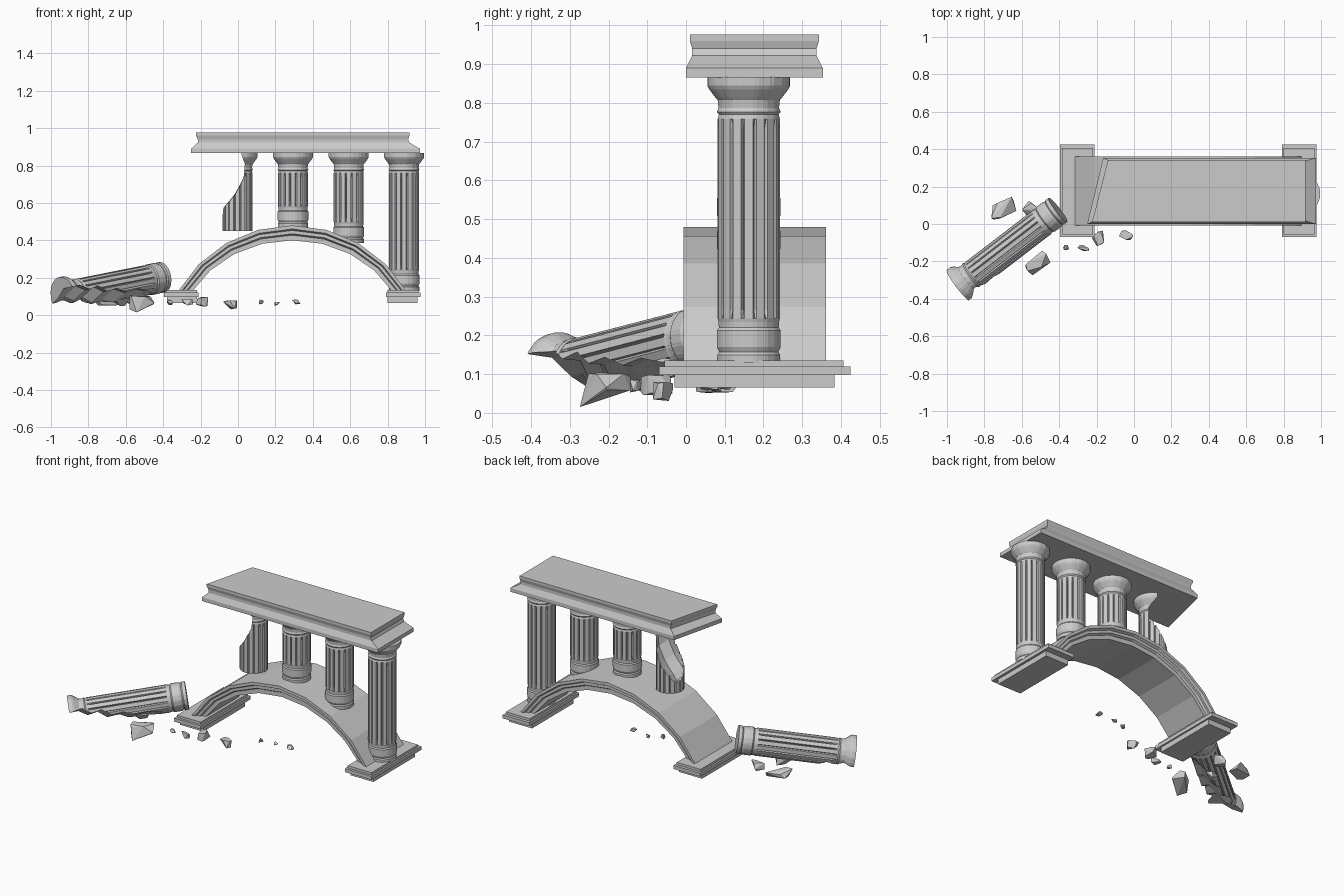
import bpy, bmesh, math, random
from mathutils import Vector, Matrix

if "Cube" in bpy.data.objects:
    bpy.data.objects.remove(bpy.data.objects["Cube"])

random.seed(4)
FLUTES = 16
CX, CY = 0.29, 0.177          # arch centre
COL_Y = 0.162                 # colonnade line


def finish(name, bm):
    bmesh.ops.recalc_face_normals(bm, faces=bm.faces)
    me = bpy.data.meshes.new(name)
    bm.to_mesh(me)
    bm.free()
    ob = bpy.data.objects.new(name, me)
    bpy.context.collection.objects.link(ob)
    return ob


def loft(name, rings):
    """Skin a list of equal-length point rings and cap both ends."""
    bm = bmesh.new()
    rows = [[bm.verts.new(p) for p in r] for r in rings]
    n = len(rows[0])
    for a, b in zip(rows, rows[1:]):
        for i in range(n):
            j = (i + 1) % n
            bm.faces.new((a[i], a[j], b[j], b[i]))
    bm.faces.new(rows[0])
    bm.faces.new(rows[-1])
    return finish(name, bm)


def column_ring(z, r, depth=0.0):
    """Round ring; each flute has two ridge points and one valley point."""
    pts = []
    step = math.tau / FLUTES
    for i in range(FLUTES):
        for off, rad in ((-0.36, r), (0.36, r), (0.5, r * 0.995 - depth)):
            a = (i + off) * step
            pts.append((rad * math.cos(a), rad * math.sin(a), z))
    return pts


def column(name, zb, zt, base=True):
    rings = []
    if base:
        for dz, r in ((0, .082), (.02, .082), (.027, .077), (.04, .083),
                      (.083, .083), (.09, .078), (.105, .079), (.113, .081)):
            rings.append(column_ring(zb + dz, r))
        rings.append(column_ring(zb + .135, .081, .012))
    else:
        rings.append(column_ring(zb, .081, .012))
    rings.append(column_ring(zt - .13, .081, .012))
    for dz, r in ((.108, .081), (.097, .078), (.09, .083), (.08, .079),
                  (.06, .081), (.053, .087), (.032, .103), (.022, .108), (0, .108)):
        rings.append(column_ring(zt - dz, r))
    return loft(name, rings)


def break_off(ob, rings):
    """Subtract a jagged prism and bake the result."""
    cutter = loft("break_cutter", rings)
    cutter.hide_render = True
    m = ob.modifiers.new("break", 'BOOLEAN')
    m.operation, m.solver, m.object = 'DIFFERENCE', 'EXACT', cutter
    bpy.context.view_layer.update()
    dg = bpy.context.evaluated_depsgraph_get()
    me = bpy.data.meshes.new_from_object(ob.evaluated_get(dg))
    ob.modifiers.clear()
    ob.data = me
    bpy.data.objects.remove(cutter)


def rock(name, loc, size, angle=0.0):
    bm = bmesh.new()
    for i in range(14):
        v = Vector((random.uniform(-1, 1), random.uniform(-1, 1), random.uniform(-1, 1)))
        v = v / max(abs(c) for c in v) * random.uniform(.8, 1)
        bm.verts.new([v[k] * size[k] / 2 for k in range(3)])
    res = bmesh.ops.convex_hull(bm, input=bm.verts)
    loose = [v for v in bm.verts if not v.link_faces]
    bmesh.ops.delete(bm, geom=loose, context='VERTS')
    bmesh.ops.rotate(bm, verts=bm.verts, matrix=Matrix.Rotation(angle, 3, 'Z'))
    ob = finish(name, bm)
    ob.location = loc
    return ob


# Stepped plinths under both arch feet
def rect(x0, x1, y0, y1, z):
    return [(x0, y0, z), (x1, y0, z), (x1, y1, z), (x0, y1, z)]


for side, label in ((-1, "left"), (1, "right")):
    rings = []
    for x0, x1, y0, y1, za, zb in ((.51, .67, -.03, .383, .066, .098),
                                   (.50, .685, -.07, .424, .098, .120),
                                   (.51, .675, -.055, .406, .120, .135)):
        a, b = sorted((CX + side * x0, CX + side * x1))
        rings += [rect(a, b, y0, y1, za), rect(a, b, y0, y1, zb)]
    loft(label + "_plinth", rings)

# Arch: stepped section swept over eight straight segments
steps = ((0, .184), (.24, .184), (.34, .168), (.56, .168), (.66, .155), (1, .155))
sections = []
for i in range(9):
    t = math.radians(-60 + 15 * i)
    xo, zo = .706 * math.sin(t), -.226 + .706 * math.cos(t)
    xi, zi = .618 * math.sin(t), .127 + (zo - .127) * .775
    half = [(CX + xo + (xi - xo) * f, w, zo + (zi - zo) * f) for f, w in steps]
    sections.append([(x, CY - w, z) for x, w, z in half] +
                    [(x, CY + w, z) for x, w, z in reversed(half)])
loft("arch", sections)

# Entablature with a mitred right end and a slanted broken left end
rings = []
for z, ins, left, right in ((.866, 0, 0, 0), (.89, 0, 0, 0), (.922, .016, .035, .055),
                            (.94, .016, .035, .062), (.96, .01, .026, .056),
                            (.976, .01, .026, .056)):
    y0, y1 = ins, .353 - ins
    rings.append([(-.25 + left, y0, z), (.972 - right, y0, z),
                  (.972 - right, y1, z), (-.165 + left, y1, z)])
loft("entablature", rings)

# Standing columns
for name, x, zb in (("right_column", .888, .13), ("middle_right_column", .592, .385),
                    ("middle_left_column", .294, .47)):
    column(name, zb, .867).location = (x, COL_Y, 0)

# Broken hanging column, sheared off on its left
shard = column("broken_column", .45, .867, base=False)
cut = ((.022, .95), (.022, .85), (.04, .80), (.033, .725), (-.008, .645),
       (-.03, .615), (-.065, .575), (-.09, .54), (-.3, .5), (-.3, .95))
break_off(shard, [[(x + s * (1 if x > -.2 else 0), y, z + j) for x, z in cut]
                  for y, s, j in ((-.2, 0, 0), (-.03, .0, .012), (.02, .03, -.02), (.2, .02, .01))])
shard.location = (-.003, COL_Y, 0)

# Fallen column, its far underside broken away
start, end = Vector((-.407, .075, .203)), Vector((-.935, -.33, .098))
axis = (end - start).normalized()
fallen = column("fallen_column", 0, (end - start).length)
cut = ((-.3, .12), (-.085, .16), (-.06, .24), (-.066, .32), (-.035, .38), (-.04, .45),
       (.0, .50), (-.01, .56), (.022, .61), (.02, .85), (-.3, .85))
break_off(fallen, [[(x, y + d * (1 if y > -.2 else 0), z + j) for y, z in cut]
                   for x, d, j in ((-.2, -.03, 0), (-.04, -.01, .02), (.03, .015, -.02), (.2, -.03, .01))])
side = axis.cross(Vector((0, 0, 1))).normalized()
up = side.cross(axis).normalized()
if side.x < 0:
    front = -side
else:
    front = side
y_ax = (up - front * .4).normalized()      # broken face looks down and forward
x_ax = y_ax.cross(axis).normalized()
rot = Matrix((x_ax, y_ax, axis)).transposed().to_4x4()
fallen.matrix_world = Matrix.Translation(start) @ rot

# Scattered rubble
for i, (x, y, z, sx, sy, sz, a) in enumerate((
        (-.52, -.205, .053, .14, .09, .106, .6), (-.70, .078, .075, .16, .09, .05, .4),
        (-.56, .075, .085, .08, .07, .05, .9), (-.63, -.07, .07, .10, .07, .05, .7),
        (-.365, -.125, .07, .03, .03, .03, .2), (-.27, -.13, .07, .06, .03, .035, -.5),
        (-.18, -.075, .073, .085, .07, .055, .7), (-.045, -.06, .055, .075, .05, .05, -.6),
        (.125, .05, .072, .025, .025, .03, 0), (.21, .08, .062, .025, .03, .02, .5),
        (.315, .07, .07, .045, .035, .03, .4))):
    rock("rubble_%d" % (i + 1), (x, y, z), (sx, sy, sz), a)
